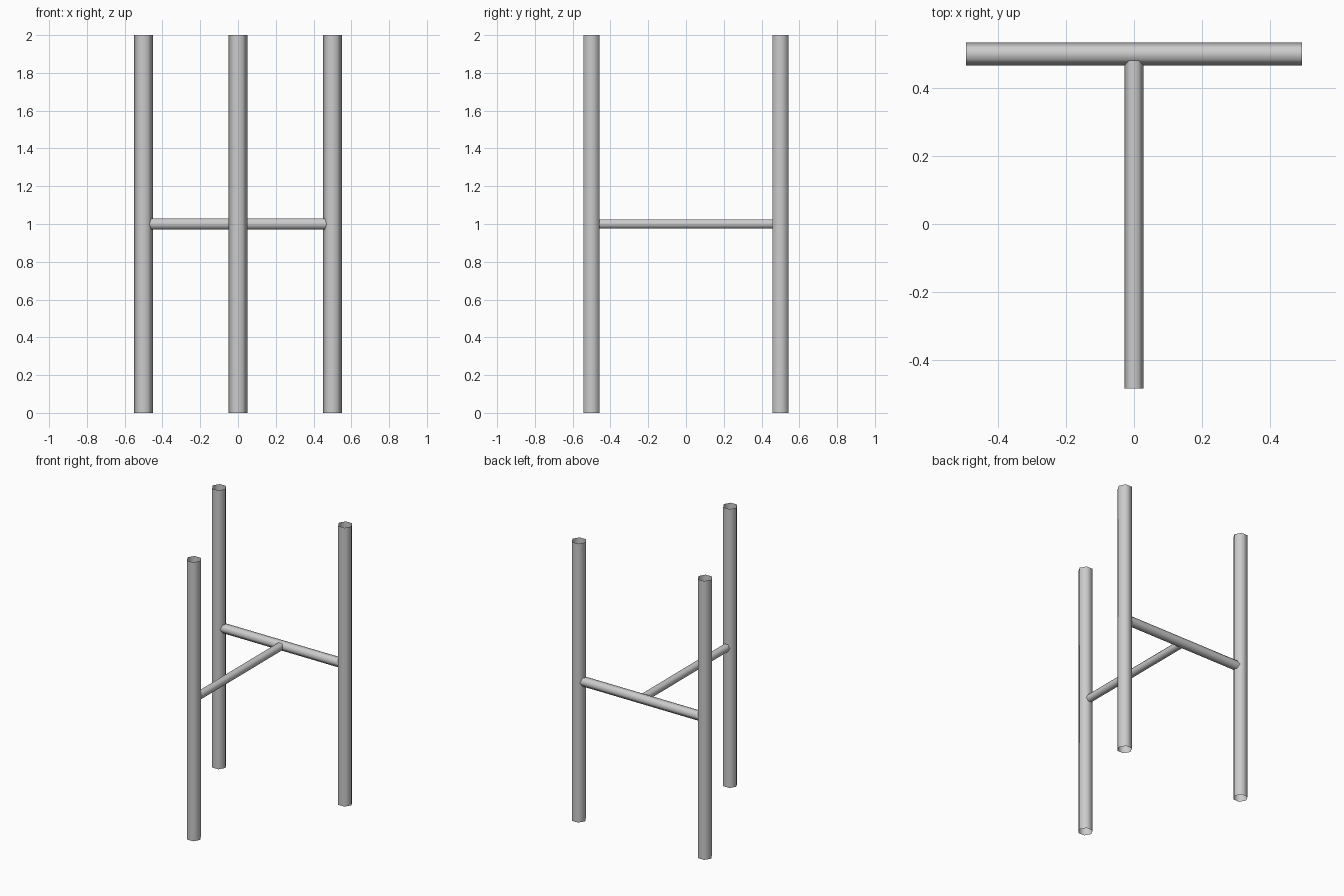
import bpy
from math import pi

cube = bpy.data.objects.get("Cube")
if cube:
    bpy.data.objects.remove(cube, do_unlink=True)

grey = bpy.data.materials.new("plain grey")
grey.use_nodes = True
GREY = (0.6, 0.6, 0.6, 1)
grey.diffuse_color = GREY
grey.node_tree.nodes["Principled BSDF"].inputs["Base Color"].default_value = GREY


def tube(name, radius, length, location, rotation):
    """Open-ended six-sided tube, shaded smooth."""
    bpy.ops.mesh.primitive_cylinder_add(
        vertices=6, radius=radius, depth=length, end_fill_type='NOTHING',
        location=location, rotation=rotation)
    obj = bpy.context.object
    obj.name = name
    obj.data.materials.append(grey)
    bpy.ops.object.shade_smooth()
    return obj


# Upright posts, with a corner of the hexagon pointing sideways
posts = {"front_post": (0, -0.5), "back_left_post": (0.5, 0.5), "back_right_post": (-0.5, 0.5)}
for name, (x, y) in posts.items():
    tube(name, 0.05, 2, (x, y, 1), (0, 0, pi / 6))

# Rails, with corners of the hexagon pointing level
tube("back_rail", 0.0333, 0.988, (0, 0.5, 1), (0, pi / 2, 0))
tube("centre_rail", 0.028, 0.967, (0, 0, 1), (pi / 2, 0, pi)).rotation_euler = (pi / 2, pi / 6, 0)
